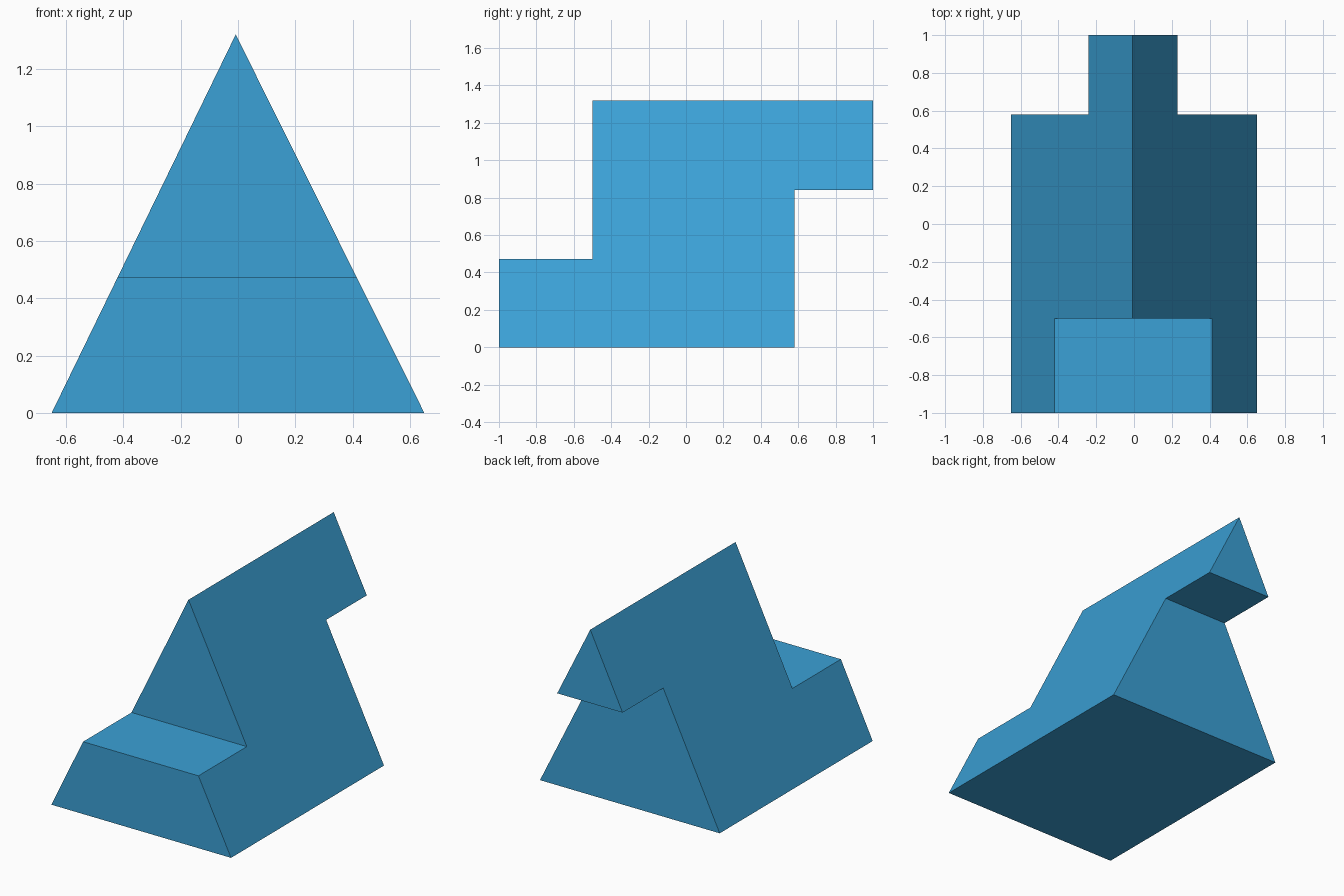
import bpy
import bmesh

cube = bpy.data.objects.get("Cube")
if cube:
    bpy.data.objects.remove(cube, do_unlink=True)

# Blue paint
COLOUR = (0.044, 0.356, 0.672, 1.0)
blue = bpy.data.materials.new("blue")
blue.use_nodes = True
blue.diffuse_color = COLOUR
blue.node_tree.nodes["Principled BSDF"].inputs["Base Color"].default_value = COLOUR

# Triangular cross-section
HALF_BASE, APEX_X, HEIGHT = 0.65, -0.008, 1.32

# Stepped side profile (y, z): front ledge, ridge, rear overhang
PROFILE = [(-1, 0), (-1, 0.473), (-0.5, 0.473), (-0.5, HEIGHT),
           (1, HEIGHT), (1, 0.84), (0.58, 0.84), (0.58, 0)]


def slope_x(side, z):
    """x of the sloping side at height z; side is -1 or 1."""
    return side * HALF_BASE + (APEX_X - side * HALF_BASE) * z / HEIGHT


bm = bmesh.new()
left, right = [], []
for y, z in PROFILE:
    a = bm.verts.new((slope_x(1, z), y, z))
    # Both slopes share the ridge vertices
    b = a if z == HEIGHT else bm.verts.new((slope_x(-1, z), y, z))
    left.append(a)
    right.append(b)

# Sloping sides
bm.faces.new(left)
bm.faces.new(right[::-1])

# Faces spanning the two slopes, triangular where they meet the ridge
for i in range(len(PROFILE)):
    j = (i + 1) % len(PROFILE)
    corners = list(dict.fromkeys([left[i], right[i], right[j], left[j]]))
    if len(corners) > 2:
        bm.faces.new(corners)

bmesh.ops.recalc_face_normals(bm, faces=bm.faces[:])
mesh = bpy.data.meshes.new("stepped_wedge")
bm.to_mesh(mesh)
bm.free()
mesh.materials.append(blue)
wedge = bpy.data.objects.new("stepped_wedge", mesh)
bpy.context.collection.objects.link(wedge)
